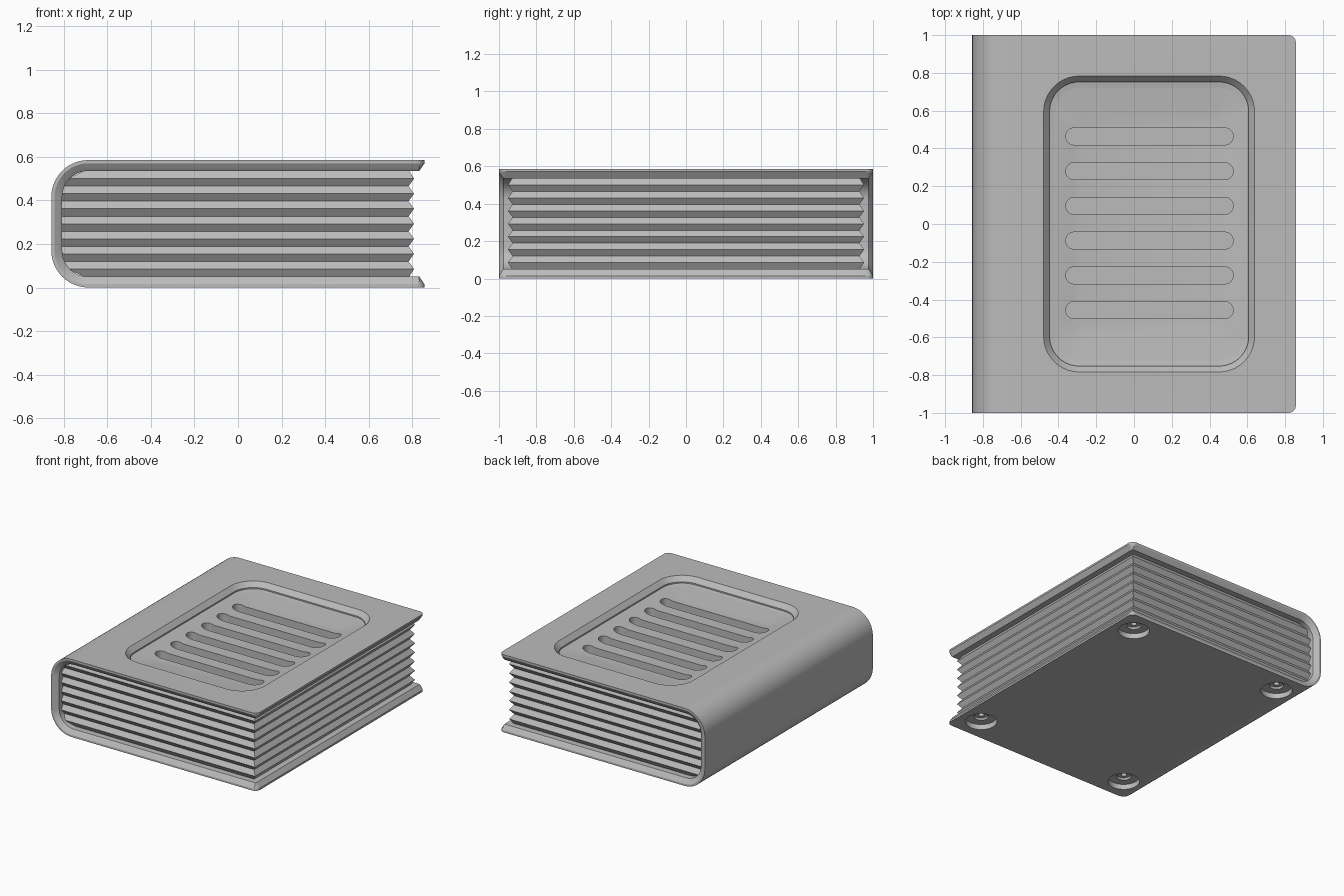
import bpy, bmesh, math

if "Cube" in bpy.data.objects:
    bpy.data.objects.remove(bpy.data.objects["Cube"])

H, T, R = 0.585, 0.05, 0.17          # book height, cover thickness, spine radius
XL, XR = -0.857, 0.857

grey = bpy.data.materials.new("plain grey")
grey.diffuse_color = (0.5, 0.5, 0.5, 1)
grey.use_nodes = True
grey.node_tree.nodes["Principled BSDF"].inputs["Base Color"].default_value = grey.diffuse_color


def loft(bm, rings):
    """Skin closed rings into a capped solid."""
    vs = [[bm.verts.new(p) for p in ring] for ring in rings]
    n = len(vs[0])
    for a, b in zip(vs, vs[1:]):
        for i in range(n):
            j = (i + 1) % n
            bm.faces.new((a[i], a[j], b[j], b[i]))
    bm.faces.new(vs[0][::-1])
    bm.faces.new(vs[-1])


def finish(bm, name):
    bmesh.ops.recalc_face_normals(bm, faces=bm.faces[:])
    me = bpy.data.meshes.new(name)
    bm.to_mesh(me)
    bm.free()
    ob = bpy.data.objects.new(name, me)
    bpy.context.collection.objects.link(ob)
    me.materials.append(grey)
    return ob


def rounded(cx, cy, hx, hy, r, z, n=10):
    pts = []
    for q, (sx, sy) in enumerate(((1, 1), (-1, 1), (-1, -1), (1, -1))):
        for i in range(n + 1):
            a = math.pi / 2 * (q + i / n)
            pts.append((cx + sx * (hx - r) + r * math.cos(a),
                        cy + sy * (hy - r) + r * math.sin(a), z))
    return pts


# Wrapped cover: C-shaped section lofted along y, thin chamfered edges, round corners
def cover_ring(y, xr, t):
    def arc(rad):
        pts = []
        for cz, a0 in ((H - R, 90), (R, 180)):
            for i in range(13):
                a = math.radians(a0 + i * 7.5)
                pts.append((XL + R + rad * math.cos(a), y, cz + rad * math.sin(a)))
        return pts
    xi = xr - (t - 0.014) * 0.7
    return ([(xr, y, H)] + arc(R) + [(xr, y, 0), (xr, y, 0.014), (xi, y, t)]
            + arc(R - t)[::-1] + [(xi, y, H - t), (xr, y, H - 0.014)])


half = []
for i in range(9):
    a = math.pi / 2 * i / 8
    d = 0.04 * (1 - math.cos(a))
    half.append((1 - d, XR - 0.04 * (1 - math.sin(a)), min(T, 0.015 + 1.5 * d)))
bm = bmesh.new()
loft(bm, [cover_ring(-y, x, t) for y, x, t in half]
     + [cover_ring(y, x, t) for y, x, t in reversed(half)])
cover = finish(bm, "wrapped_cover")

# Page block: stacked rectangles whose edges zigzag in and out
bm = bmesh.new()
rings = []
for i in range(15):
    z = {0: 0.045, 14: 0.54}.get(i, 0.2925 + (i - 7) * 0.0345)
    out = 0 if i % 2 else 0.025
    x1, y1 = 0.808 - out, 0.952 - out
    dz = max(0, abs(z - H / 2) - (H / 2 - R))
    x0 = XL + R - math.sqrt(max(0, (R - T) ** 2 - dz * dz)) - 0.01
    rings.append([(x0, -y1, z), (x1, -y1, z), (x1, y1, z), (x0, y1, z)])
loft(bm, rings)
pages = finish(bm, "page_block")

# Cutter: dished tray in the top and four stepped foot recesses underneath
bm = bmesh.new()
loft(bm, [rounded(0.08, 0, *l) for l in (
    (0.572, 0.797, 0.202, 0.60), (0.527, 0.752, 0.157, 0.55),
    (0.527, 0.752, 0.157, 0.54), (0.375, 0.58, 0.05, 0.51))])
for fx in (-0.6, 0.695):
    for fy in (-0.825, 0.825):
        loft(bm, [rounded(fx, fy, r, r, r * 0.999, z) for r, z in (
            (0.11, -0.02), (0.11, 0.04), (0.05, 0.0401), (0.045, 0.055),
            (0.02, 0.0551), (0.02, 0.09))])
tray = finish(bm, "tray_and_feet_cutter")

# Cutter: six drain slots
bm = bmesh.new()
for i in range(6):
    y = (i - 2.5) * 0.184 + 0.004
    loft(bm, [rounded(0.082, y, 0.443, 0.045, 0.0449, z) for z in (0.40, 0.57)])
slots = finish(bm, "slot_cutter")

# Apply the cuts, then shade smooth with sharp edges kept
for ob in (cover, pages):
    bpy.ops.object.select_all(action='DESELECT')
    ob.select_set(True)
    bpy.context.view_layer.objects.active = ob
    for cutter in ((tray,) if ob is cover else (tray, slots)):
        m = ob.modifiers.new("cut", 'BOOLEAN')
        m.operation, m.solver, m.object = 'DIFFERENCE', 'EXACT', cutter
        bpy.ops.object.modifier_apply(modifier=m.name)
    bpy.ops.object.shade_smooth_by_angle(angle=math.radians(25))
for cutter in (tray, slots):
    bpy.data.objects.remove(cutter)
